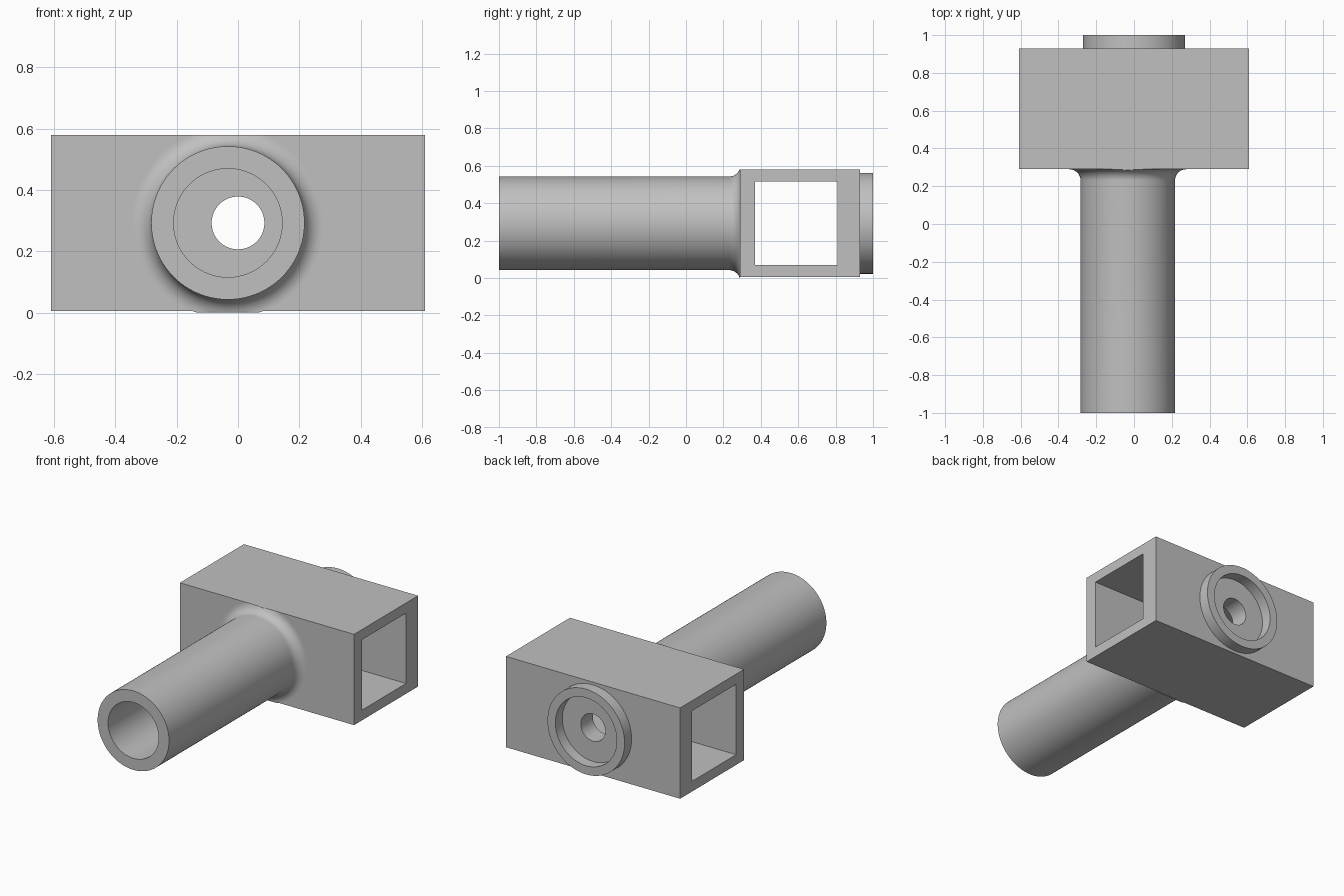
import bpy, bmesh, math

cube = bpy.data.objects.get("Cube")
if cube:
    bpy.data.objects.remove(cube, do_unlink=True)

SEG = 96
AXIS_Z = 0.2925          # height shared by all round features
TUBE_X = -0.033          # the tube sits slightly off centre
BORE_R = 0.177
FRONT, BACK = 0.29, 0.93  # block faces

grey = bpy.data.materials.new("plain grey")
grey.use_nodes = True
colour = (0.53, 0.53, 0.53, 1)
grey.diffuse_color = colour
grey.node_tree.nodes["Principled BSDF"].inputs["Base Color"].default_value = colour


def finish(name, bm):
    bmesh.ops.recalc_face_normals(bm, faces=bm.faces)
    mesh = bpy.data.meshes.new(name)
    bm.to_mesh(mesh)
    bm.free()
    mesh.materials.append(grey)
    obj = bpy.data.objects.new(name, mesh)
    bpy.context.collection.objects.link(obj)
    return obj


def select(obj):
    bpy.ops.object.select_all(action="DESELECT")
    obj.select_set(True)
    bpy.context.view_layer.objects.active = obj


def smooth(obj):
    select(obj)
    bpy.ops.object.shade_smooth_by_angle(angle=math.radians(30))


def box(name, x, y, z):
    bm = bmesh.new()
    bmesh.ops.create_cube(bm, size=1)
    for v in bm.verts:
        for i, (low, high) in enumerate((x, y, z)):
            v.co[i] = low if v.co[i] < 0 else high
    return finish(name, bm)


def lathe(name, x, profile, closed=False, limits=None):
    """Revolve (radius, y) points about a y-axis line; limits clip it in z."""
    bm = bmesh.new()
    rings = []
    for r, y in profile:
        ring = []
        for i in range(SEG):
            a = math.tau * i / SEG
            z = AXIS_Z + r * math.sin(a)
            if limits:
                z = min(max(z, limits[0]), limits[1])
            ring.append(bm.verts.new((x + r * math.cos(a), y, z)))
        rings.append(ring)
    pairs = list(zip(rings, rings[1:]))
    if closed:
        pairs.append((rings[-1], rings[0]))
    for a, b in pairs:
        for i in range(SEG):
            j = (i + 1) % SEG
            bm.faces.new((a[i], a[j], b[j], b[i]))
    return finish(name, bm)


def rod(name, x, radius, y0, y1):
    obj = lathe(name, x, [(radius, y0), (radius, y1)])
    bm = bmesh.new()
    bm.from_mesh(obj.data)
    bmesh.ops.holes_fill(bm, edges=bm.edges, sides=0)
    bmesh.ops.recalc_face_normals(bm, faces=bm.faces)
    bm.to_mesh(obj.data)
    bm.free()
    return obj


# Hollow block: side-to-side window, front bore and small back hole
block = box("block", (-0.61, 0.61), (FRONT, BACK), (0.005, 0.58))
cutters = [
    box("window_cutter", (-1, 1), (0.37, 0.81), (0.07, 0.515)),
    rod("bore_cutter", TUBE_X, BORE_R, 0.2, 0.6),
    rod("hole_cutter", 0, 0.086, 0.6, 1.1),
]
for cutter in cutters:
    cutter.hide_render = True
    mod = block.modifiers.new(cutter.name, "BOOLEAN")
    mod.operation = "DIFFERENCE"
    mod.solver = "EXACT"
    mod.object = cutter
    select(block)
    bpy.ops.object.modifier_apply(modifier=mod.name)
    bpy.data.objects.remove(cutter, do_unlink=True)
smooth(block)

# Tube with a fillet flaring into the block
FILLET, TUBE_R = 0.06, 0.25
flare = []
for i in range(13):
    t = math.pi / 2 * i / 12
    flare.append((TUBE_R + FILLET * (1 - math.cos(t)),
                  FRONT - FILLET + FILLET * math.sin(t)))
tube = lathe("tube", TUBE_X,
             [(BORE_R, FRONT), (BORE_R, -1), (TUBE_R, -1)] + flare,
             limits=(0, 0.58))
smooth(tube)

# Raised collar around the back hole
collar = lathe("back_collar", 0,
               [(0.215, BACK), (0.215, 1), (0.27, 1), (0.27, BACK)], closed=True)
smooth(collar)
